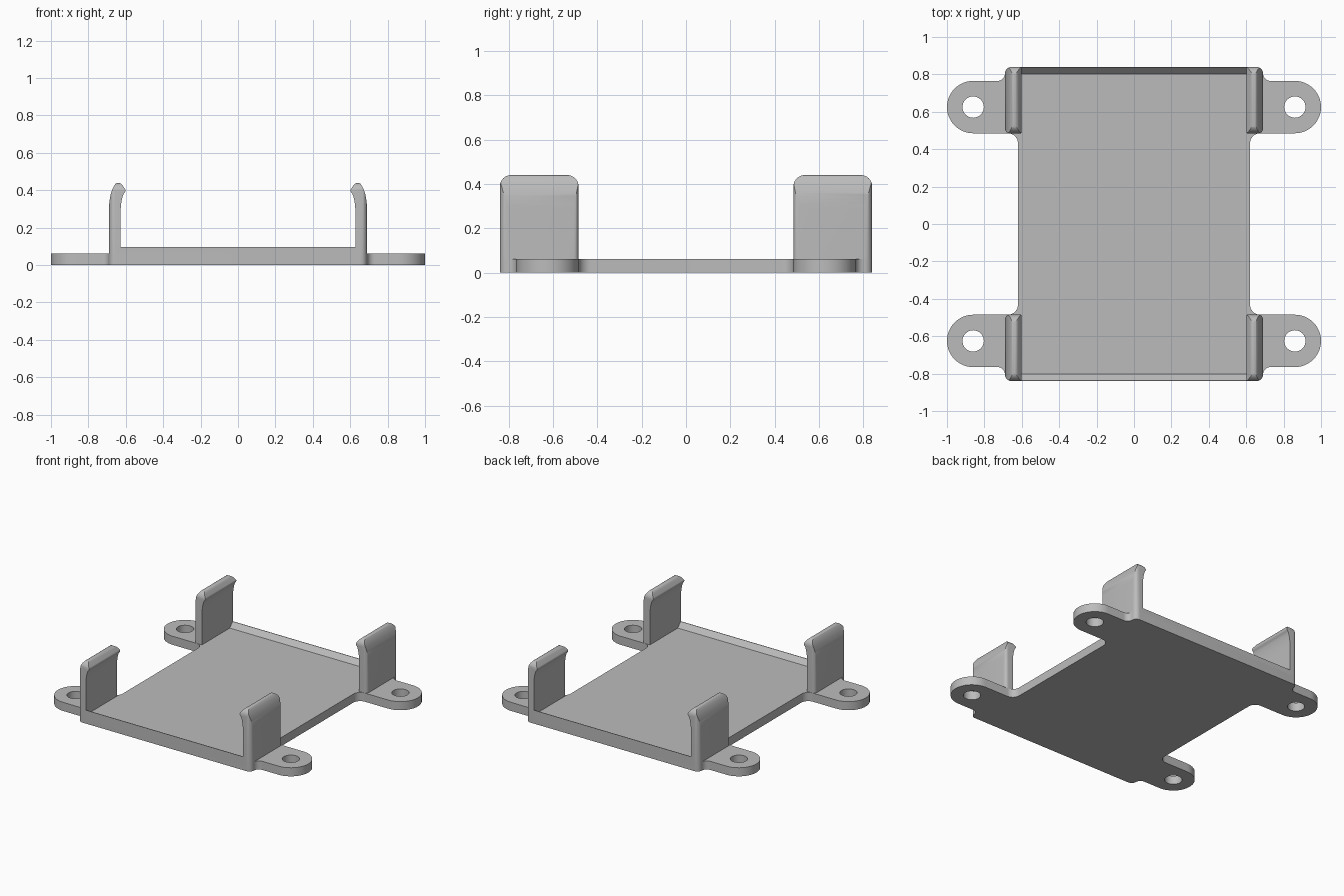
import bpy
import bmesh
from math import cos, sin, radians
from mathutils import Vector
from mathutils.geometry import interpolate_bezier

cube = bpy.data.objects.get("Cube")
if cube:
    bpy.data.objects.remove(cube, do_unlink=True)

PLATE_H = 0.062
RIDGE_H = 0.097
CLIP_H = 0.44
END_Y = 0.84
EAR_X, EAR_Y, EAR_R = 0.86, 0.625, 0.14
HOLE_R = 0.057

grey = bpy.data.materials.new("plain grey")
grey.use_nodes = True
colour = (0.5, 0.5, 0.5, 1)
grey.diffuse_color = colour
grey.node_tree.nodes["Principled BSDF"].inputs["Base Color"].default_value = colour


def arc(cx, cy, r, start, end, steps=10):
    angles = [radians(start + (end - start) * i / steps) for i in range(steps + 1)]
    return [(cx + r * cos(a), cy + r * sin(a)) for a in angles]


def bezier(*points, steps=10):
    return [(p.x, p.y) for p in interpolate_bezier(*[Vector(p) for p in points], steps)]


def prism(name, outline, place, low, high):
    """Extrude a 2D outline; place(u, v, w) maps it into space."""
    bm = bmesh.new()
    face = bm.faces.new([bm.verts.new(place(u, v, low)) for u, v in outline])
    move = Vector(place(0, 0, high)) - Vector(place(0, 0, low))
    out = bmesh.ops.extrude_face_region(bm, geom=[face])
    bmesh.ops.translate(bm, vec=move, verts=[g for g in out["geom"] if isinstance(g, bmesh.types.BMVert)])
    if face.is_valid and all(len(e.link_faces) > 2 for e in face.edges):
        bm.faces.remove(face)
    bmesh.ops.recalc_face_normals(bm, faces=bm.faces)
    mesh = bpy.data.meshes.new(name)
    bm.to_mesh(mesh)
    bm.free()
    obj = bpy.data.objects.new(name, mesh)
    bpy.context.collection.objects.link(obj)
    return obj


def bake(obj):
    """Replace the mesh with its modified result."""
    bpy.context.view_layer.update()
    graph = bpy.context.evaluated_depsgraph_get()
    obj.data = bpy.data.meshes.new_from_object(obj.evaluated_get(graph))
    obj.modifiers.clear()


def boolean(obj, cutter, operation):
    mod = obj.modifiers.new("cut", "BOOLEAN")
    mod.operation, mod.solver, mod.object = operation, "EXACT", cutter
    bake(obj)
    bpy.data.objects.remove(cutter, do_unlink=True)


def finish(obj):
    obj.data.materials.clear()
    obj.data.materials.append(grey)
    bpy.ops.object.select_all(action="DESELECT")
    obj.select_set(True)
    bpy.context.view_layer.objects.active = obj
    bpy.ops.object.shade_smooth_by_angle(angle=radians(32))


def flat(u, v, w):
    return (u, v, w)


def along_y(u, v, w):
    return (u, w, v)


def along_x(u, v, w):
    return (w, u, v)


# Base plate with four filleted mounting ears
quarter = (arc(0.675, 0.43, 0.055, 180, 90)
           + arc(EAR_X, EAR_Y, EAR_R, -90, 90, 24)
           + arc(0.73, 0.805, 0.04, 270, 180)
           + arc(0.655, 0.805, 0.035, 0, 90)[1:])
half = quarter + [(-x, y) for x, y in reversed(quarter)]
outline = half + [(-x, -y) for x, y in half]
plate = prism("base_plate", outline, flat, 0, PLATE_H)
for sx in (-1, 1):
    for sy in (-1, 1):
        hole = arc(sx * EAR_X, sy * EAR_Y, HOLE_R, 0, 360, 32)[:-1]
        boolean(plate, prism("screw_hole", hole, flat, -0.1, 0.2), "DIFFERENCE")
finish(plate)

# Sloped ridges along the front and back ends
for name, s in (("front_ridge", -1), ("back_ridge", 1)):
    section = [(s * 0.803, PLATE_H), (s * END_Y, PLATE_H - 0.03),
               (s * END_Y, RIDGE_H), (s * 0.836, RIDGE_H)]
    finish(prism(name, section, along_x, -0.645, 0.645))

# Hooked clip: side profile, trimmed by rounded outlines from the side and above
profile = ([(0.628, 0.0), (0.69, 0.0)]
           + bezier((0.69, 0.29), (0.69, 0.35), (0.68, 0.395), (0.662, 0.425))
           + bezier((0.655, 0.435), (0.645, 0.442), (0.63, 0.442), (0.62, 0.43), steps=6)
           + bezier((0.603, 0.405), (0.598, 0.398), (0.603, 0.392), (0.608, 0.385), steps=6)
           + bezier((0.612, 0.38), (0.622, 0.355), (0.628, 0.32), (0.628, 0.27)))
clip = prism("corner_clips", profile, along_y, 0.485, END_Y)

r = 0.05
side = ([(0.485, -0.1), (END_Y, -0.1)]
        + arc(END_Y - r, CLIP_H - r, r, 0, 90)
        + arc(0.485 + r, CLIP_H - r, r, 90, 180))
boolean(clip, prism("side_trim", side, along_x, 0.4, 0.9), "INTERSECT")

above = ([(0.5, END_Y), (0.5, 0.485)]
         + arc(0.665, 0.51, 0.025, -90, 0, 8)
         + arc(0.655, 0.805, 0.035, 0, 90))
boolean(clip, prism("plan_trim", above, flat, -0.2, 0.7), "INTERSECT")

mirror = clip.modifiers.new("mirror", "MIRROR")
mirror.use_axis = (True, True, False)
mirror.use_mirror_merge = False
bake(clip)
finish(clip)
